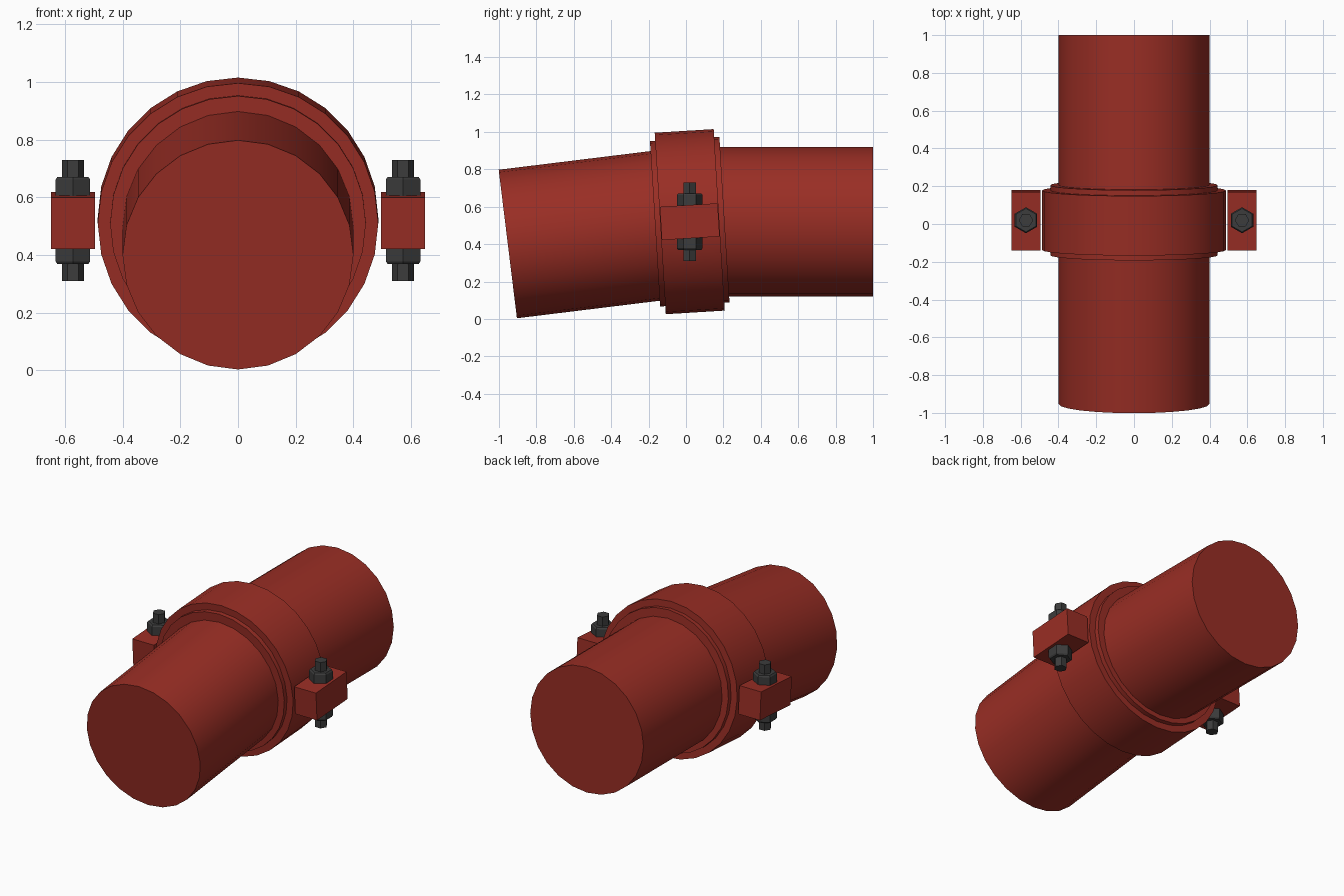
import bpy, bmesh, math
from mathutils import Matrix, Vector

if "Cube" in bpy.data.objects:
    bpy.data.objects.remove(bpy.data.objects["Cube"])

CENTRE = Vector((0, 0.02, 0.52))
BEND = math.radians(7.0)      # tilt of the front pipe; the coupling sits at half of it


def material(name, colour):
    m = bpy.data.materials.new(name)
    m.diffuse_color = (*colour, 1)
    m.use_nodes = True
    m.node_tree.nodes["Principled BSDF"].inputs["Base Color"].default_value = m.diffuse_color
    return m


RED = material("red paint", (0.32, 0.027, 0.018))
GREY = material("dark steel", (0.045, 0.045, 0.045))


def add(name, bm, matrix, mat, smooth=False):
    bmesh.ops.recalc_face_normals(bm, faces=bm.faces)
    mesh = bpy.data.meshes.new(name)
    bm.to_mesh(mesh)
    bm.free()
    mesh.transform(matrix)
    mesh.materials.append(mat)
    ob = bpy.data.objects.new(name, mesh)
    bpy.context.collection.objects.link(ob)
    if smooth:
        bpy.ops.object.select_all(action='DESELECT')
        ob.select_set(True)
        bpy.context.view_layer.objects.active = ob
        bpy.ops.object.shade_smooth_by_angle(angle=math.radians(30))
    return ob


def lathe(name, profile, sides, matrix, mat, phase=0.0, smooth=False):
    """Closed solid turned from (radius, height) points around local z."""
    bm = bmesh.new()
    rings = []
    for r, h in profile:
        angles = [phase + 2 * math.pi * i / sides for i in range(sides)]
        rings.append([bm.verts.new((r * math.cos(a), r * math.sin(a), h)) for a in angles])
    for a, b in zip(rings, rings[1:]):
        for i in range(sides):
            j = (i + 1) % sides
            bm.faces.new((a[i], a[j], b[j], b[i]))
    bm.faces.new(rings[0])
    bm.faces.new(rings[-1])
    return add(name, bm, matrix, mat, smooth)


def along_y(tilt):
    return Matrix.Translation(CENTRE) @ Matrix.Rotation(tilt - math.pi / 2, 4, 'X')


# Two pipe ends
lathe("back_pipe", [(0.4, 0), (0.4, 0.98)], 24, along_y(0), RED, smooth=True)
lathe("front_pipe", [(0.4, -0.98), (0.4, 0)], 24, along_y(BEND), RED, smooth=True)

# Coupling: wide collar over a slightly longer sleeve
lathe("collar", [(0.486, -0.158), (0.486, 0.158)], 28, along_y(BEND / 2), RED, smooth=True)
lathe("sleeve", [(0.443, -0.186), (0.443, 0.186)], 28, along_y(BEND / 2), RED, smooth=True)

# Clamp lugs with an upright bolt and two nuts on each side
for side, label in ((-1, "left"), (1, "right")):
    spot = Matrix.Translation(CENTRE + Vector((side * 0.572, 0, 0)))

    bm = bmesh.new()
    bmesh.ops.create_cube(bm, size=1, matrix=Matrix.Diagonal((0.153, 0.31, 0.178, 1)))
    add(label + "_lug", bm, spot @ Matrix.Rotation(BEND / 2, 4, 'X'), RED)

    lathe(label + "_bolt", [(0.038, -0.21), (0.038, 0.21)], 6, spot, GREY)
    for end, place in ((1, "upper"), (-1, "lower")):
        nut = [(0.069, end * 0.08), (0.069, end * 0.142), (0.062, end * 0.151)]
        lathe(f"{label}_{place}_nut", nut, 6, spot, GREY, phase=math.pi / 2)
